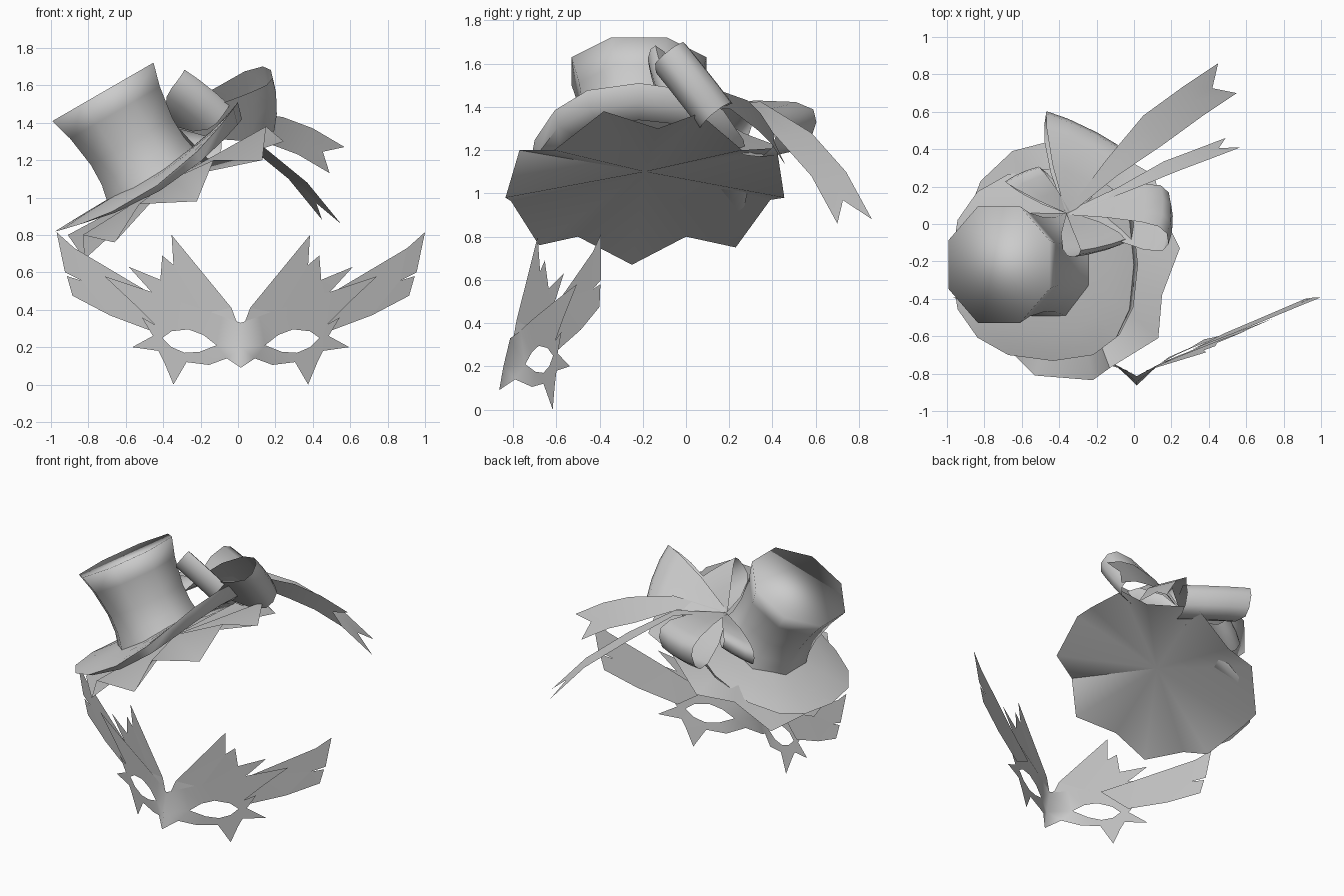
import bpy, bmesh, math
from mathutils import Vector, Matrix

cube = bpy.data.objects.get("Cube")
if cube:
    bpy.data.objects.remove(cube)

grey = bpy.data.materials.new("plain grey")
grey.use_nodes = True
grey.diffuse_color = (0.6, 0.6, 0.6, 1)
grey.node_tree.nodes["Principled BSDF"].inputs["Base Color"].default_value = (0.6, 0.6, 0.6, 1)


def finish(name, bm, smooth=None):
    mesh = bpy.data.meshes.new(name)
    bm.to_mesh(mesh)
    bm.free()
    mesh.materials.append(grey)
    ob = bpy.data.objects.new(name, mesh)
    bpy.context.collection.objects.link(ob)
    if smooth:
        bpy.ops.object.select_all(action='DESELECT')
        ob.select_set(True)
        bpy.context.view_layer.objects.active = ob
        bpy.ops.object.shade_smooth_by_angle(angle=math.radians(smooth))


def skin(bm, rows, closed=False):
    """Join rows of points with quads; return the rows as vertices."""
    rows = [[bm.verts.new(p) for p in row] for row in rows]
    for a, b in zip(rows, rows[1:]):
        n = len(a)
        for i in range(n if closed else n - 1):
            j = (i + 1) % n
            bm.faces.new((a[i], a[j], b[j], b[i]))
    return rows


# Tilted top hat
tilt = Matrix.Translation((-0.468, -0.217, 1.125)) @ Matrix.Rotation(math.radians(-30), 4, 'Y')


def ring(count, offset, point):
    angles = [(i + offset) * math.tau / count for i in range(count)]
    return [tilt @ Vector(point(math.cos(a), math.sin(a))) for a in angles]


bm = bmesh.new()
profile = [(0.3, -0.03), (0.275, 0.08), (0.272, 0.2), (0.3, 0.38), (0.338, 0.508)]
rows = skin(bm, [ring(8, 0.5, lambda c, s: (r * c, r * s, h)) for r, h in profile], True)
bm.faces.new(rows[-1])
finish("hat_crown", bm, 110)


def brim_point(size, drop):
    """Squarish oval, curled up at both ends and thicker towards the left."""
    def point(c, s):
        c, s = (math.copysign(abs(k) ** 0.8, k) for k in (c, s))
        lift = -0.07 + 0.115 * c * c + 0.055 * c
        return 0.597 * size * c, 0.515 * size * s, lift * size ** 2.5 - drop * (1 + c) / 2
    return point


bm = bmesh.new()
sections = [(0.75, 0.06), (0.955, 0.08), (1, 0), (0.9, 0), (0.7, 0), (0.42, 0)]
skin(bm, [ring(16, 0, brim_point(s, d)) for s, d in sections], True)
finish("hat_brim", bm, 75)

# Jagged round leaf under the hat
rim = [(.245, -.13, 1.30), (.15, .06, 1.37), (.11, .26, 1.2), (-.17, .42, 1.21),
       (-.4, .455, .98), (-.65, .39, .97), (-.82, .23, .75), (-.91, 0, .8),
       (-.82, -.25, .67), (-.83, -.5, .8), (-.66, -.68, .76), (-.53, -.81, .965),
       (-.22, -.835, .98), (-.13, -.77, 1.2), (.13, -.61, 1.2), (.15, -.38, 1.38)]
bm = bmesh.new()
hub = bm.verts.new((-.35, -.19, 1.1))
edge = [bm.verts.new(p) for p in rim]
for i, v in enumerate(edge):
    bm.faces.new((hub, v, edge[(i + 1) % len(edge)]))
finish("hat_base_leaf", bm, 60)

# Ribbon bow
knot = Vector((-.35, .06, 1.39))


def bow_loop(name, end, width, thick):
    """A ribbon leaving the knot, folding at the end and returning."""
    end, width, thick = Vector(end), Vector(width), Vector(thick)
    half = [(0, 0, .1), (.4, .42, .62), (.75, .58, .92), (.93, .5, 1), (1, .22, 1)]
    path = half + [(d, -h, w) for d, h, w in reversed(half)]
    rows = []
    for along, up, spread in path:
        c = knot.lerp(end, along) + thick * up
        bulge = (end - knot) * 0.05 * along
        rows.append([c + width * spread * k + bulge * (1 - abs(k) * 2) for k in (-.5, -.2, .2, .5)])
    bm = bmesh.new()
    skin(bm, rows)
    finish(name, bm, 60)


bow_loop("bow_loop_left", (.185, .03, 1.52), (.01, .22, -.28), (-.02, .13, .1))
bow_loop("bow_loop_back", (-.28, .5, 1.27), (.38, -.18, -.04), (.01, .06, .18))
bow_loop("bow_loop_front", (-.19, -.14, 1.55), (.24, .06, -.19), (.07, .03, .1))
bow_loop("bow_loop_right", (-.59, .26, 1.25), (.18, .08, .1), (-.04, .03, .1))


def tail(name, centres, width):
    """A tapering ribbon with a notched tip."""
    pts, width = [knot] + [Vector(c) for c in centres], Vector(width)
    rows = []
    for i, c in enumerate(pts):
        w = width * (0.1 + 0.9 * min(1, i / 2))
        mid = c.lerp(pts[i - 1], 0.45) if i == len(pts) - 1 else c
        rows.append([c - w / 2, mid, c + w / 2])
    bm = bmesh.new()
    skin(bm, rows)
    finish(name, bm, 40)


tail("long_ribbon_tail", [(-.12, .3, 1.42), (.1, .5, 1.27), (.32, .66, 1.09), (.5, .78, .87)],
     (.1, -.16, -.02))
tail("short_ribbon_tail", [(-.05, .19, 1.43), (.2, .31, 1.36), (.36, .37, 1.3), (.53, .435, 1.2)],
     (.08, -.05, .14))

# Carnival mask and feathers, drawn as half outlines and mirrored
MASK_X = 0.015


def sheet(name, loops, back=0.0, smooth=None):
    bm = bmesh.new()
    for loop in loops:
        vs = [bm.verts.new((x, 0, z)) for x, z in loop]
        for i, v in enumerate(vs):
            bm.edges.new((v, vs[(i + 1) % len(vs)]))
    bmesh.ops.triangle_fill(bm, use_beauty=True, edges=bm.edges, normal=(0, -1, 0))
    for f in bm.faces:
        f.normal_update()
        if f.normal.y > 0:
            f.normal_flip()
    # Swept back to the sides, leaning forward at the top, with a nose
    for v in bm.verts:
        x, z = v.co.x, v.co.z
        nose = 0.085 * math.exp(-(x / 0.09) ** 2) * max(0, min(1, (0.36 - z) / 0.25))
        v.co.y = -0.81 + 0.41 * x + 0.045 * x * x - 0.1 * (z - 0.4) - nose + back
    # Mirrored copy
    twin = bmesh.ops.duplicate(bm, geom=bm.verts[:] + bm.edges[:] + bm.faces[:])["geom"]
    for g in twin:
        if isinstance(g, bmesh.types.BMVert):
            g.co.x = -g.co.x
    bmesh.ops.reverse_faces(bm, faces=[g for g in twin if isinstance(g, bmesh.types.BMFace)])
    bmesh.ops.remove_doubles(bm, verts=bm.verts, dist=0.001)
    bmesh.ops.translate(bm, verts=bm.verts, vec=(MASK_X, 0, 0))
    finish(name, bm, smooth)


outline = [(0, .33), (.1, .365), (.22, .41), (.49, .5), (.73, .58), (.57, .43), (.46, .32),
           (.53, .36), (.47, .26), (.58, .2), (.44, .18), (.41, .12), (.36, 0), (.29, .12),
           (.17, .105), (.075, .14), (0, .09), (0, .2)]
eye = [(.42, .25), (.37, .285), (.28, .295), (.2, .265), (.13, .21), (.22, .175), (.3, .17), (.37, .2)]
sheet("mask_face", [outline, eye], 0, 120)

wing = [(.3, .38), (.52, .51), (.89, .73), (.985, .815), (.94, .6), (.85, .555), (.93, .58),
        (.9, .475), (.7, .37), (.46, .28)]
sheet("mask_outer_feathers", [wing], 0.012)

crest = [(.02, .33), (.05, .41), (.37, .8), (.36, .64), (.42, .69), (.43, .56), (.6, .63),
         (.5, .52), (.45, .47), (.2, .38)]
sheet("mask_inner_feathers", [crest], 0.006)
